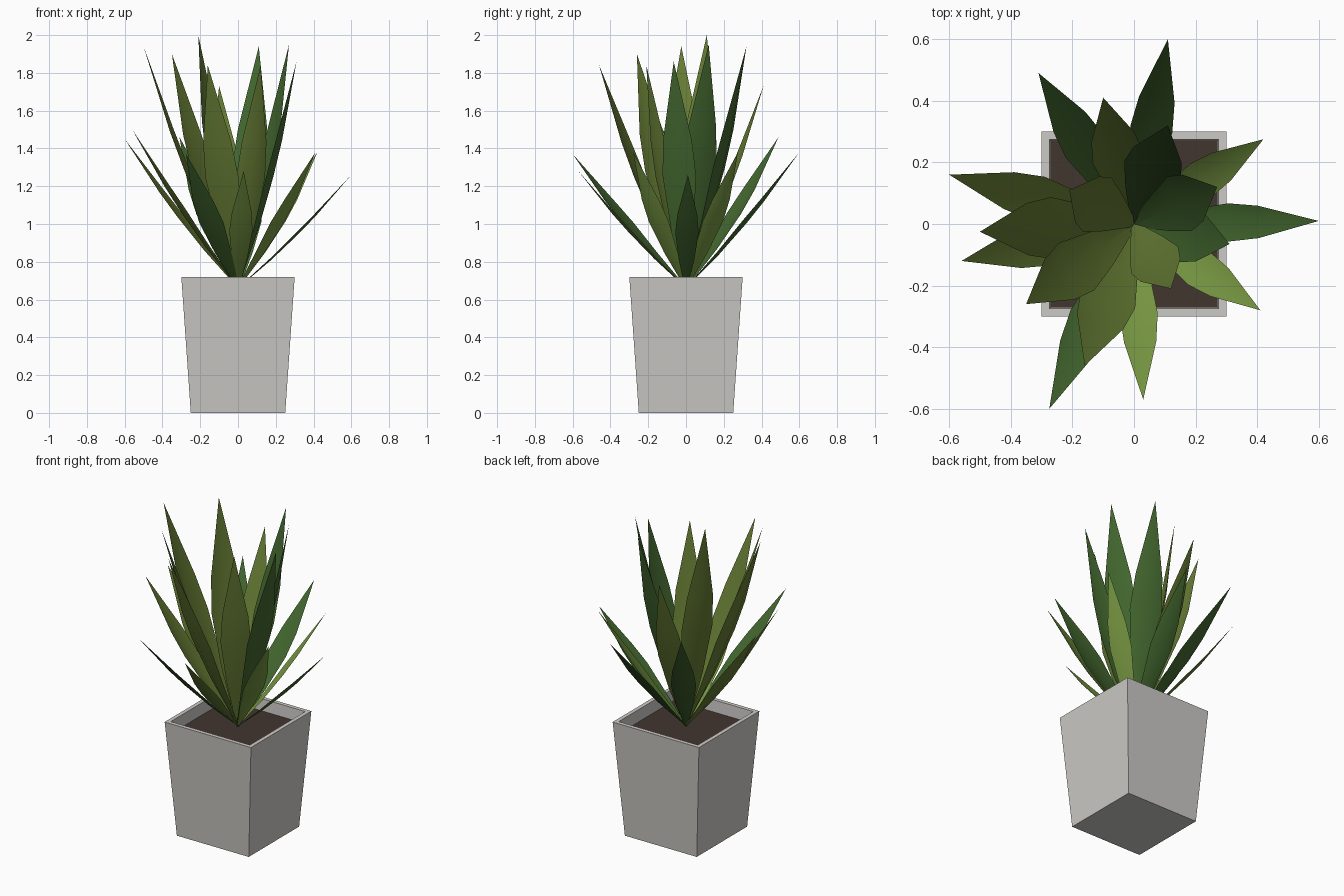
import bpy, bmesh
from mathutils import Vector

if "Cube" in bpy.data.objects:
    bpy.data.objects.remove(bpy.data.objects["Cube"])


def material(name, srgb):
    m = bpy.data.materials.new(name)
    lin = [((c / 255 + 0.055) / 1.055) ** 2.4 for c in srgb]
    m.diffuse_color = (*lin, 1)
    m.use_nodes = True
    m.node_tree.nodes["Principled BSDF"].inputs["Base Color"].default_value = m.diffuse_color
    return m


POT = material("pale stone", (204, 202, 198))
SOIL = material("dark soil", (66, 54, 47))
DARK = material("dark green", (66, 102, 46))
OLIVE = material("olive green", (102, 124, 52))
LIGHT = material("light green", (120, 152, 66))


def make_object(name, bm, mat):
    me = bpy.data.meshes.new(name)
    bm.to_mesh(me)
    bm.free()
    me.materials.append(mat)
    ob = bpy.data.objects.new(name, me)
    bpy.context.collection.objects.link(ob)
    return ob


def square_loft(name, rings, mat):
    """Stack of square rings (half width, z), capped at both ends."""
    bm = bmesh.new()
    loops = [[bm.verts.new((sx * h, sy * h, z))
              for sx, sy in ((-1, -1), (1, -1), (1, 1), (-1, 1))] for h, z in rings]
    for a, b in zip(loops, loops[1:]):
        for i in range(4):
            j = (i + 1) % 4
            bm.faces.new((a[i], a[j], b[j], b[i]))
    bm.faces.new(loops[0][::-1])
    bm.faces.new(loops[-1])
    return make_object(name, bm, mat)


# Tapered square pot with a hollow top, and the soil inside it
square_loft("pot", [(0.25, 0), (0.30, 0.72), (0.275, 0.72), (0.27, 0.635)], POT)
square_loft("soil", [(0.268, 0.636), (0.2705, 0.646)], SOIL)

BASE = Vector((0, 0, 0.66))
# Position along the leaf and relative width
ROWS = [(0, 0.1), (0.27, 0.68), (0.5, 1.0), (0.66, 0.85), (1, 0)]


def leaf(name, tip, mat):
    """Pointed blade, folded along its midrib and bowed slightly outwards."""
    axis = Vector(tip) - BASE
    length = axis.length
    side = Vector((-axis.y, axis.x, 0)).normalized()
    up = axis.cross(side).normalized()
    if up.z < 0:
        up = -up
    width = 0.073 * length
    bm = bmesh.new()
    rows = []
    for t, w in ROWS:
        mid = BASE + axis * t - up * (0.11 * length * t * (1 - t))
        if w == 0:
            rows.append([bm.verts.new(mid)] * 3)
            continue
        lift = up * (0.22 * width * w)
        rows.append([bm.verts.new(mid + lift - side * width * w),
                     bm.verts.new(mid),
                     bm.verts.new(mid + lift + side * width * w)])
    for a, b in zip(rows, rows[1:]):
        for i in (0, 1):
            corners = [a[i], a[i + 1], b[i + 1], b[i]]
            f = bm.faces.new(list(dict.fromkeys(corners)))
            f.smooth = True
            f.normal_update()
            if f.normal.dot(up) < 0:
                f.normal_flip()
    make_object(name, bm, mat)


# Leaf tips by ring
OUTER = [((0.60, 0.01, 1.26), DARK), ((0.42, 0.275, 1.38), LIGHT),
         ((0.11, 0.60, 1.38), DARK), ((-0.31, 0.49, 1.46), DARK),
         ((-0.60, 0.16, 1.45), OLIVE), ((-0.56, -0.12, 1.50), OLIVE),
         ((-0.275, -0.60, 1.37), DARK), ((0.03, -0.57, 1.28), LIGHT),
         ((0.41, -0.28, 1.38), LIGHT)]
MIDDLE = [((-0.10, 0.41, 1.73), OLIVE), ((-0.50, -0.025, 1.94), OLIVE),
          ((-0.35, -0.26, 1.90), OLIVE), ((-0.16, -0.46, 1.84), OLIVE)]
INNER = [((0.11, 0.32, 1.94), DARK), ((0.27, 0.12, 1.95), DARK),
         ((0.31, -0.065, 1.86), DARK), ((0.12, -0.21, 1.84), OLIVE),
         ((-0.21, 0.11, 2.0), OLIVE)]
for ring, leaves in (("outer", OUTER), ("middle", MIDDLE), ("inner", INNER)):
    for n, (tip, mat) in enumerate(leaves, 1):
        leaf(f"{ring}_leaf_{n}", tip, mat)
